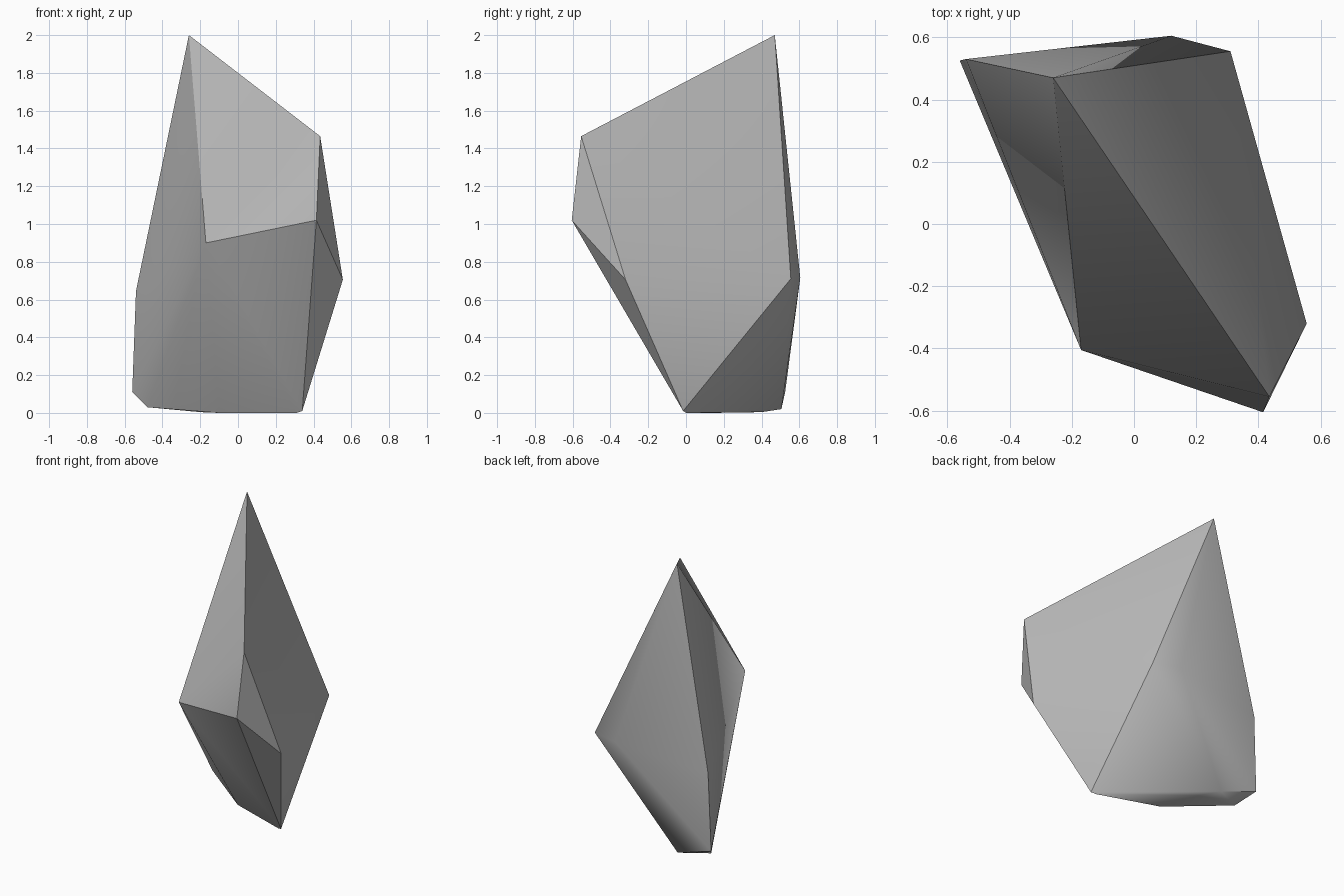
import bpy
import bmesh
import math

# Remove the default cube
cube = bpy.data.objects.get("Cube")
if cube:
    bpy.data.objects.remove(cube, do_unlink=True)

# One plain stone colour
stone = bpy.data.materials.new("grey stone")
stone.use_nodes = True
colour = (0.5, 0.5, 0.5, 1)
stone.diffuse_color = colour
shader = next(n for n in stone.node_tree.nodes if n.type == "BSDF_PRINCIPLED")
shader.inputs["Base Color"].default_value = colour
shader.inputs["Roughness"].default_value = 0.9

# Corner points of the chipped boulder, grouped by region
peak = [(-0.26, 0.47, 2)]
front_ridge = [(0.435, -0.555, 1.465), (0.415, -0.605, 1.02),
               (0.555, -0.32, 0.705), (-0.17, -0.405, 0.9)]
back_shoulder = [(0.31, 0.555, 0.71), (0.12, 0.605, 0.715),
                 (-0.54, 0.53, 0.645)]
lower_rim = [(-0.56, 0.525, 0.11), (-0.48, 0.41, 0.03),
             (-0.29, 0.505, 0.02), (0.34, -0.015, 0.01)]
underside = [(-0.1, 0.14, 0), (0.31, 0, 0), (-0.2, 0.4, 0.004)]


def build_hull(name, points, material):
    """Wrap a convex skin around the points and return the object."""
    bm = bmesh.new()
    for point in points:
        bm.verts.new(point)
    bmesh.ops.convex_hull(bm, input=bm.verts[:])
    loose = [v for v in bm.verts if not v.link_faces]
    bmesh.ops.delete(bm, geom=loose, context="VERTS")
    bmesh.ops.recalc_face_normals(bm, faces=bm.faces[:])
    mesh = bpy.data.meshes.new(name)
    bm.to_mesh(mesh)
    bm.free()
    mesh.materials.append(material)
    obj = bpy.data.objects.new(name, mesh)
    bpy.context.collection.objects.link(obj)
    return obj


# The boulder, with soft shading over shallow edges only
boulder = build_hull(
    "boulder", peak + front_ridge + back_shoulder + lower_rim + underside, stone)
bpy.ops.object.select_all(action="DESELECT")
boulder.select_set(True)
bpy.context.view_layer.objects.active = boulder
bpy.ops.object.shade_smooth_by_angle(angle=math.radians(30))
